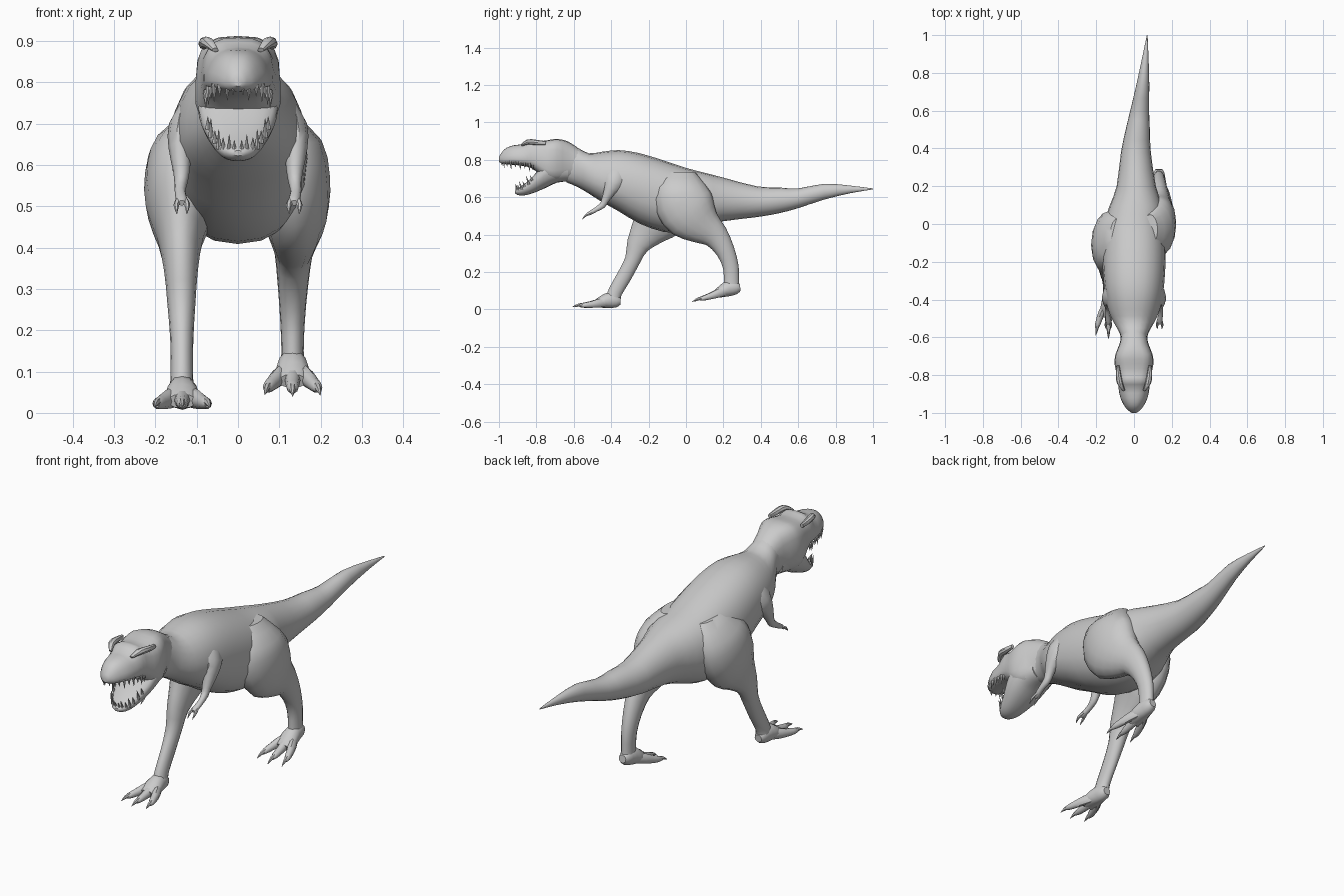
import bpy, bmesh, math
from mathutils import Vector, Matrix


def refine(rows, steps=2):
    # Catmull-Rom interpolation through rows of numbers
    out = []
    for i in range(len(rows) - 1):
        p0, p1 = rows[max(i - 1, 0)], rows[i]
        p2, p3 = rows[i + 1], rows[min(i + 2, len(rows) - 1)]
        for k in range(steps):
            t = k / steps
            out.append([0.5 * (2 * b + (c - a) * t + (2 * a - 5 * b + 4 * c - d) * t * t
                        + (3 * b - a - 3 * c + d) * t ** 3) for a, b, c, d in zip(p0, p1, p2, p3)])
    return out + [list(rows[-1])]


def finish(name, bm):
    bmesh.ops.recalc_face_normals(bm, faces=bm.faces)
    me = bpy.data.meshes.new(name)
    bm.to_mesh(me)
    bm.free()
    ob = bpy.data.objects.new(name, me)
    bpy.context.collection.objects.link(ob)
    bpy.ops.object.select_all(action='DESELECT')
    ob.select_set(True)
    bpy.context.view_layer.objects.active = ob
    bpy.ops.object.shade_smooth_by_angle(angle=math.radians(40))
    return ob


def skin(name, rings):
    bm = bmesh.new()
    vr = [[bm.verts.new(p) for p in r] for r in rings]
    n = len(vr[0])
    for a, b in zip(vr, vr[1:]):
        for i in range(n):
            bm.faces.new((a[i], a[(i + 1) % n], b[(i + 1) % n], b[i]))
    bm.faces.new(vr[0])
    bm.faces.new(vr[-1])
    return finish(name, bm)


def unit(n, e):
    # superellipse outline
    f = lambda v: math.copysign(abs(v) ** (2 / e), v)
    return [(f(math.cos(2 * math.pi * i / n)), f(math.sin(2 * math.pi * i / n))) for i in range(n)]


def stations(name, rows, n=20, steps=2):
    # upright rings: y, top, bottom, half width, centre x, squareness, taper
    rings = []
    for y, top, bot, w, x, e, t in refine(rows, steps):
        h = (top - bot) / 2
        rings.append([(x + w * (1 - t * s) * c, y, (top + bot) / 2 + h * s) for c, s in unit(n, e)])
    return skin(name, rings)


def limb(name, rows, n=12, steps=2):
    # rings square to a path: x, y, z, half width, half depth
    rows = refine(rows, steps)
    pts = [Vector(r[:3]) for r in rows]
    rings = []
    for i, r in enumerate(rows):
        tan = pts[min(i + 1, len(pts) - 1)] - pts[max(i - 1, 0)]
        d = tan.cross(Vector((1, 0, 0))).normalized()
        rings.append([pts[i] + Vector((r[3] * c, 0, 0)) + d * r[4] * s for c, s in unit(n, 2)])
    return skin(name, rings)


# Torso, neck and tail in one sweep
E = 2.2
stations("body_and_tail", [
    (-.64, .88, .68, .065, 0, E, 0), (-.58, .865, .655, .075, 0, E, 0),
    (-.52, .835, .62, .108, 0, E, .1), (-.45, .843, .575, .138, 0, E, .12),
    (-.36, .852, .525, .155, 0, E, .05), (-.25, .836, .46, .165, 0, E, 0),
    (-.12, .797, .415, .168, 0, E, 0), (0, .757, .412, .16, 0, E, 0),
    (.1, .731, .445, .138, .01, E, 0), (.2, .705, .472, .104, .012, 2, 0),
    (.38, .658, .494, .079, .01, 2, 0), (.5, .652, .515, .064, .02, 2, 0),
    (.6, .647, .542, .05, .03, 2, 0), (.74, .672, .588, .034, .047, 2, 0),
    (.88, .662, .622, .017, .06, 2, 0), (1, .647, .642, .002, .07, 2, 0)])

# Skull with snout
stations("skull", [
    (-.57, .858, .70, .065, 0, 2.3, 0), (-.63, .898, .69, .075, 0, 2.6, 0),
    (-.69, .912, .685, .098, 0, 3.2, 0), (-.74, .905, .69, .103, 0, 3.2, .05),
    (-.79, .90, .73, .092, 0, 3, .08), (-.83, .908, .757, .085, 0, 3, .1),
    (-.87, .885, .767, .078, 0, 2.8, .2), (-.92, .878, .773, .068, 0, 2.6, .25),
    (-.96, .864, .776, .05, 0, 2.5, .25), (-.985, .84, .78, .033, 0, 2.3, .2),
    (-1, .815, .79, .012, 0, 2, 0)])

# Open lower jaw
stations("lower_jaw", [
    (-.63, .80, .685, .07, 0, 2.3, 0), (-.69, .81, .678, .09, 0, 2.5, -.1),
    (-.74, .80, .655, .096, 0, 2.5, -.15), (-.785, .75, .635, .087, 0, 2.5, -.2),
    (-.83, .70, .618, .068, 0, 2.5, -.2), (-.87, .667, .609, .052, 0, 2.4, -.2),
    (-.9, .647, .612, .034, 0, 2.2, -.15), (-.915, .635, .622, .012, 0, 2, 0)])


# Rows of pointed teeth along each jaw edge
def teeth(name, edge, count, length, lean):
    bm = bmesh.new()
    path = refine(edge, 8)
    for k in range(count):
        u = k / (count - 1) * (len(path) - 1)
        p = Vector(path[round(u)])
        size = length * (0.75 + 0.4 * (k % 2))
        axis = Vector((0, lean[0], lean[1])).normalized()
        rot = axis.to_track_quat('Z', 'Y').to_matrix().to_4x4()
        for sx in (1, -1):
            q = Vector((p.x * sx, p.y, p.z)) + axis * size * .3
            bmesh.ops.create_cone(bm, cap_ends=True, segments=6, radius1=.0075, radius2=.0008,
                                  depth=size * 1.3, matrix=Matrix.Translation(q) @ rot)
    finish(name, bm)


teeth("upper_teeth", [(.079, -.82, .765), (.073, -.88, .778), (.054, -.945, .785), (.012, -.985, .79)],
      9, .03, (.1, -1))
teeth("lower_teeth", [(.073, -.825, .695), (.056, -.865, .662), (.036, -.893, .645), (.009, -.905, .638)],
      7, .032, (-.35, 1))

# Brow ridges and arms, mirrored
for side, s in (("left", 1), ("right", -1)):
    limb(side + "_brow", [(s * .055, -.88, .878, .008, .006), (s * .074, -.845, .896, .016, .014),
                          (s * .082, -.80, .893, .014, .014), (s * .085, -.75, .89, .008, .01)], 8)
    limb(side + "_arm", [
        (s * .10, -.35, .76, .03, .05), (s * .13, -.375, .70, .037, .055),
        (s * .139, -.405, .64, .029, .036), (s * .137, -.432, .585, .02, .021),
        (s * .138, -.447, .557, .016, .018), (s * .14, -.48, .535, .013, .013),
        (s * .136, -.515, .515, .014, .011), (s * .136, -.53, .508, .008, .007)], 10)
    for name, dx in (("outer", .012), ("inner", -.012)):
        x = s * (.136 + dx * .5)
        limb(f"{side}_{name}_finger", [(x, -.505, .518, .008, .008),
             (x + s * dx * .6, -.535, .503, .007, .007), (s * (.136 + dx), -.555, .482, .001, .001)], 6)

# Trailing and leading legs, posed mid stride
limb("rear_leg", [
    (.085, -.03, .735, .04, .08), (.12, -.03, .66, .082, .135), (.136, -.015, .575, .086, .155),
    (.138, .035, .50, .082, .145), (.137, .10, .44, .062, .10), (.135, .16, .392, .047, .07),
    (.133, .212, .31, .037, .05), (.132, .24, .225, .03, .042), (.132, .243, .15, .027, .041),
    (.132, .245, .10, .03, .042)], 16)
limb("front_leg", [
    (-.085, -.05, .73, .04, .08), (-.12, -.06, .66, .08, .135), (-.138, -.09, .58, .087, .155),
    (-.14, -.14, .50, .083, .145), (-.14, -.20, .425, .056, .10), (-.138, -.257, .345, .041, .062),
    (-.137, -.285, .265, .034, .042), (-.136, -.33, .178, .028, .04), (-.136, -.378, .095, .027, .038),
    (-.136, -.392, .05, .03, .04)], 16)


# Feet: sole pad, three splayed toes and claws
def foot(name, x, y, z, slope):
    def at(dx, f, h, w, d):
        return (x + dx, y - f, z - f * slope + h, w, d)
    limb(name + "_pad", [at(0, 0, .035, .018, .018), at(0, .02, .037, .029, .034),
                         at(0, .06, .042, .036, .042), at(0, .10, .033, .043, .032),
                         at(0, .14, .022, .036, .018)])
    for toe, k, r in (("inner", -1, .93), ("middle", 0, 1), ("outer", 1, .95)):
        limb(f"{name}_{toe}_toe", [
            at(k * .012, .07, .034, .018, .026), at(k * .032, .12 * r, .027, .02, .024),
            at(k * .048, .165 * r, .02, .017, .018), at(k * .058, .20 * r, .017, .014, .014),
            at(k * .062, .22 * r, .014, .007, .007)], 10)
        limb(f"{name}_{toe}_claw", [
            at(k * .058, .20 * r, .021, .009, .010), at(k * .063, .23 * r, .018, .007, .008),
            at(k * .067, .257 * r, .009, .001, .001)], 6)


foot("front_foot", -.135, -.35, .008, .012)
foot("rear_foot", .132, .29, .083, .2)
